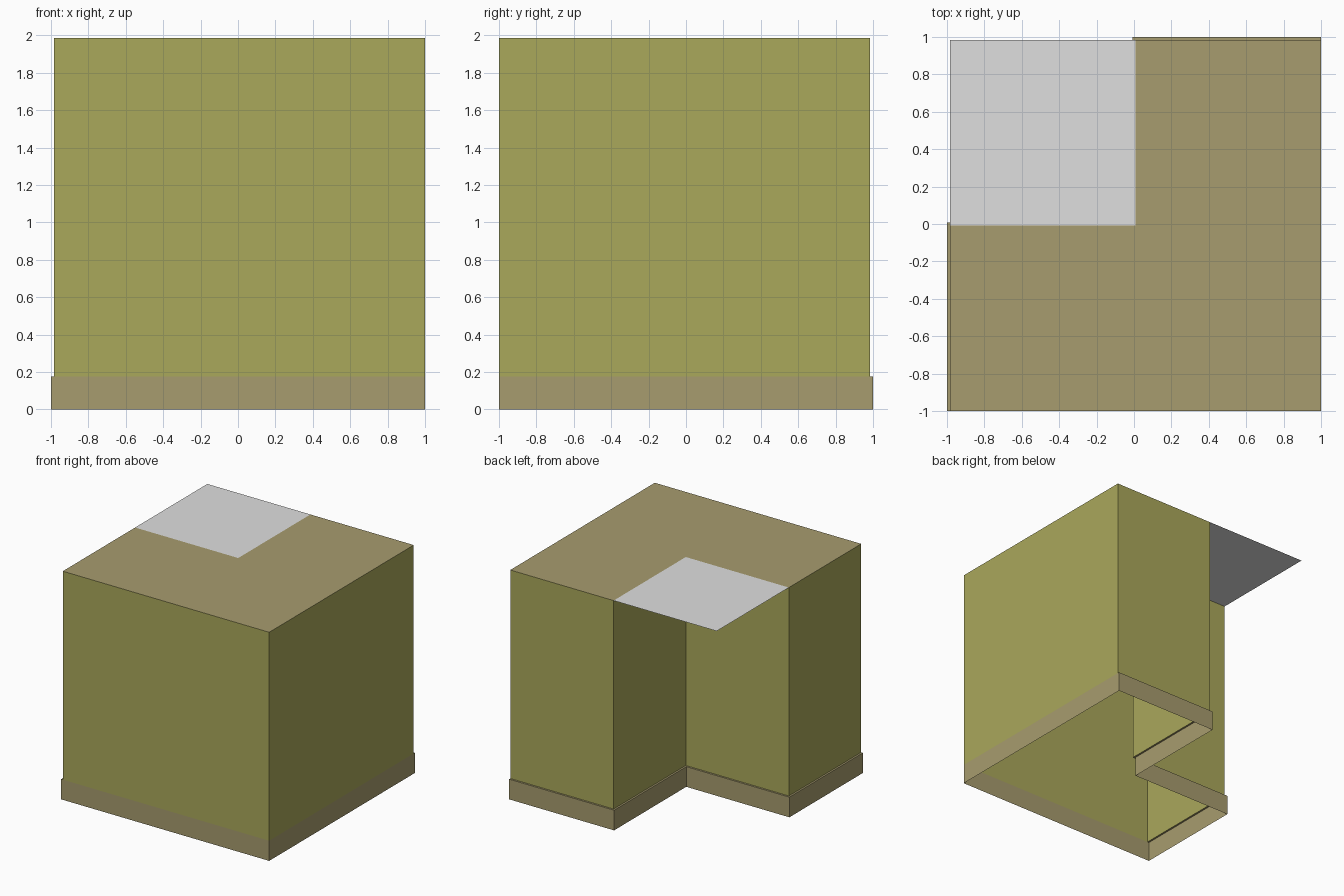
import bpy, bmesh

if "Cube" in bpy.data.objects:
    bpy.data.objects.remove(bpy.data.objects["Cube"])

SKIRT_H = 0.175   # height of skirting
TOP = 1.986       # height of roof
D = 0.016         # skirting overhang on the back and left sides


def material(name, rgb):
    m = bpy.data.materials.new(name)
    m.diffuse_color = (*rgb, 1.0)
    m.use_nodes = True
    m.node_tree.nodes["Principled BSDF"].inputs["Base Color"].default_value = m.diffuse_color
    return m


olive = material("olive_wall", (0.402, 0.391, 0.105))
brown = material("brown_trim", (0.386, 0.332, 0.156))
white = material("pale_grey", (0.74, 0.74, 0.74))


def outline(d):
    """L-shaped plan, counter-clockwise, back and left edges pulled in by d."""
    c = -0.009 + d
    return [(-1 + d, -1), (1, -1), (1, 1 - d), (c, 1 - d), (c, -c), (-1 + d, -c)]


def make(name, mat, polys):
    """Build an object from a list of 3D polygons."""
    bm = bmesh.new()
    for poly in polys:
        bm.faces.new([bm.verts.new(p) for p in poly])
    bmesh.ops.remove_doubles(bm, verts=bm.verts, dist=1e-5)
    me = bpy.data.meshes.new(name)
    bm.to_mesh(me)
    bm.free()
    me.materials.append(mat)
    ob = bpy.data.objects.new(name, me)
    bpy.context.collection.objects.link(ob)
    return ob


def strip(a, za, b, zb, skip=0):
    """Quads joining outline a at height za to outline b at height zb."""
    n = len(a)
    return [[(*a[i], za), (*a[(i + 1) % n], za), (*b[(i + 1) % n], zb), (*b[i], zb)]
            for i in range(skip, n)]


outer, inner = outline(0), outline(D)

# Skirting: open-bottomed band plus a narrow ledge on the back and left sides
make("skirting", brown,
     strip(outer, 0, outer, SKIRT_H) + strip(outer, SKIRT_H, inner, SKIRT_H, skip=2))

# Walls
make("walls", olive, strip(inner, SKIRT_H, inner, TOP))

# Roof: two rectangles forming the L
c = inner[3][0]
roof = [[(-1 + D, -1), (c, -1), (c, -c), (-1 + D, -c)],
        [(c, -1), (1, -1), (1, 1 - D), (c, 1 - D), (c, -c)]]
make("roof", brown, [[(x, y, TOP) for x, y in r] for r in roof])

# Thin panel over the open corner
panel = [(-1 + D, -c), (c, -c), (c, 1 - D), (-1 + D, 1 - D)]
make("corner_panel", white, [[(x, y, TOP) for x, y in panel]])
